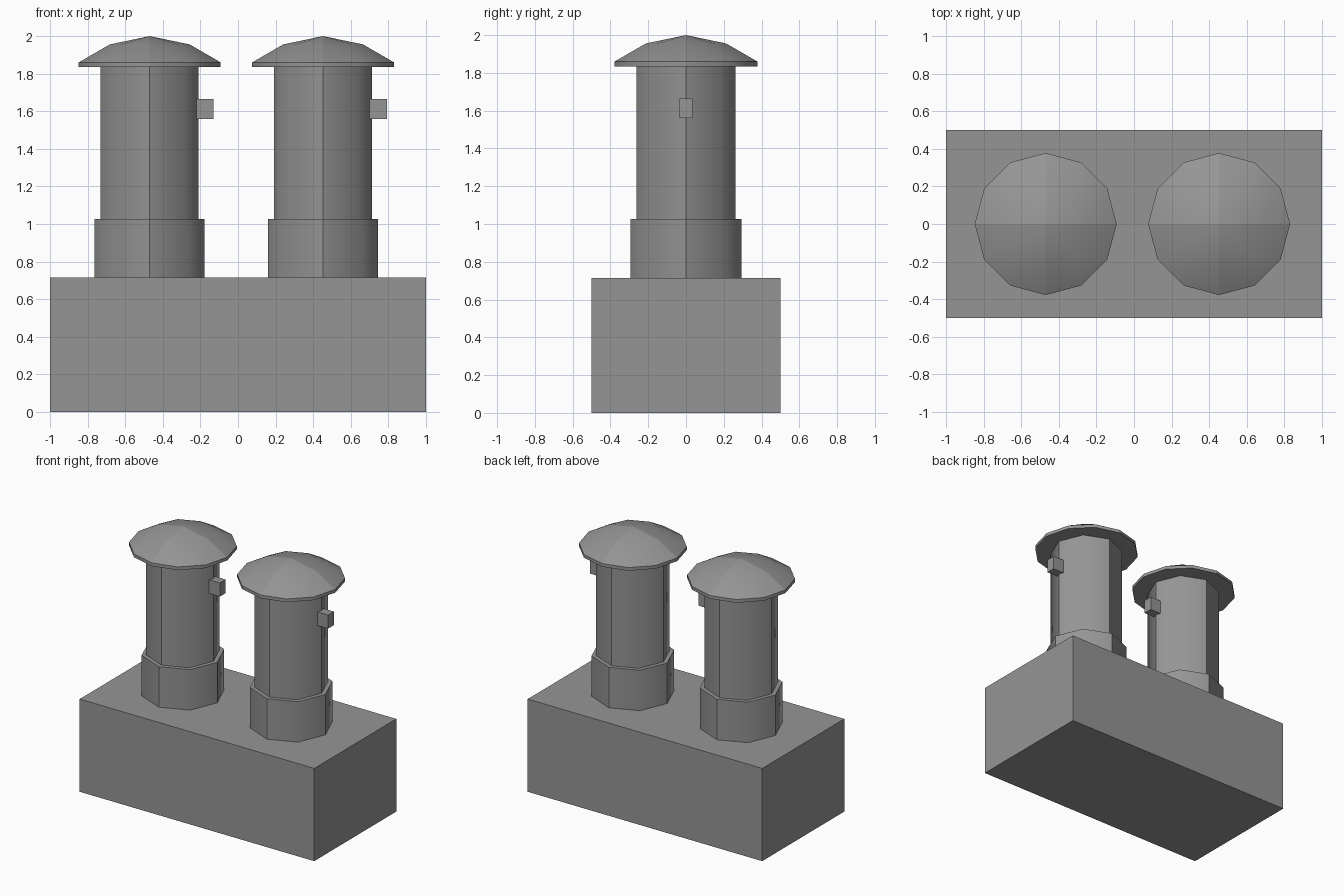
import bpy, bmesh
from math import sin, cos, tau, radians

cube = bpy.data.objects.get("Cube")
if cube:
    bpy.data.objects.remove(cube, do_unlink=True)

grey = bpy.data.materials.new("stone_grey")
grey.use_nodes = True
colour = (0.3, 0.3, 0.3, 1)
grey.diffuse_color = colour
grey.node_tree.nodes["Principled BSDF"].inputs["Base Color"].default_value = colour


def finish(bm, name, x=0.0):
    """Smooth each quarter, keeping quarter seams and steep corners sharp."""
    bmesh.ops.recalc_face_normals(bm, faces=bm.faces)
    for face in bm.faces:
        face.smooth = True
    for edge in bm.edges:
        seam = any(all(abs(v.co[i]) < 1e-4 for v in edge.verts) for i in (0, 1))
        edge.smooth = not seam and edge.calc_face_angle(0) < radians(50)
    mesh = bpy.data.meshes.new(name)
    bm.to_mesh(mesh)
    bm.free()
    mesh.materials.append(grey)
    obj = bpy.data.objects.new(name, mesh)
    obj.location.x = x
    bpy.context.collection.objects.link(obj)


def ring(bm, sides, radius, z):
    return [bm.verts.new((radius * cos(tau * i / sides), radius * sin(tau * i / sides), z))
            for i in range(sides)]


def bridge(bm, low, high):
    n = len(low)
    for i in range(n):
        j = (i + 1) % n
        bm.faces.new((low[i], low[j], high[j], high[i]))


def box(name, x, low, high):
    bm = bmesh.new()
    bmesh.ops.create_cube(bm, size=1)
    for v in bm.verts:
        v.co = [low[i] if v.co[i] < 0 else high[i] for i in range(3)]
    finish(bm, name, x)


def prism(name, x, radius, z0, z1):
    bm = bmesh.new()
    low, high = ring(bm, 8, radius, z0), ring(bm, 8, radius, z1)
    bridge(bm, low, high)
    bm.faces.new(low)
    bm.faces.new(high)
    finish(bm, name, x)


def cap(name, x):
    bm = bmesh.new()
    under, rim = ring(bm, 12, 0.378, 1.835), ring(bm, 12, 0.378, 1.86)
    mid = ring(bm, 8, 0.212, 1.956)
    apex = bm.verts.new((0, 0, 2))
    bm.faces.new(under)
    bridge(bm, under, rim)
    # Each quarter steps from three rim segments to two upper segments
    for q in range(4):
        o = [rim[(3 * q + k) % 12] for k in range(4)]
        m = [mid[(2 * q + k) % 8] for k in range(3)]
        for k in range(3):
            bm.faces.new((m[k], o[k], o[k + 1]))
        for k in range(2):
            bm.faces.new((m[k], o[k + 1], m[k + 1]))
            bm.faces.new((m[k], m[k + 1], apex))
    finish(bm, name, x)


# Base block
box("base_block", 0, (-1, -0.5, 0), (1, 0.5, 0.715))

# Two capped chimneys, each with a small side block
for side, x in (("right", -0.47), ("left", 0.453)):
    prism(side + "_collar", x, 0.293, 0.715, 1.027)
    prism(side + "_shaft", x, 0.261, 1.0, 1.835)
    cap(side + "_cap", x)
    box(side + "_side_block", x, (0.248, -0.035, 1.56), (0.34, 0.035, 1.665))
